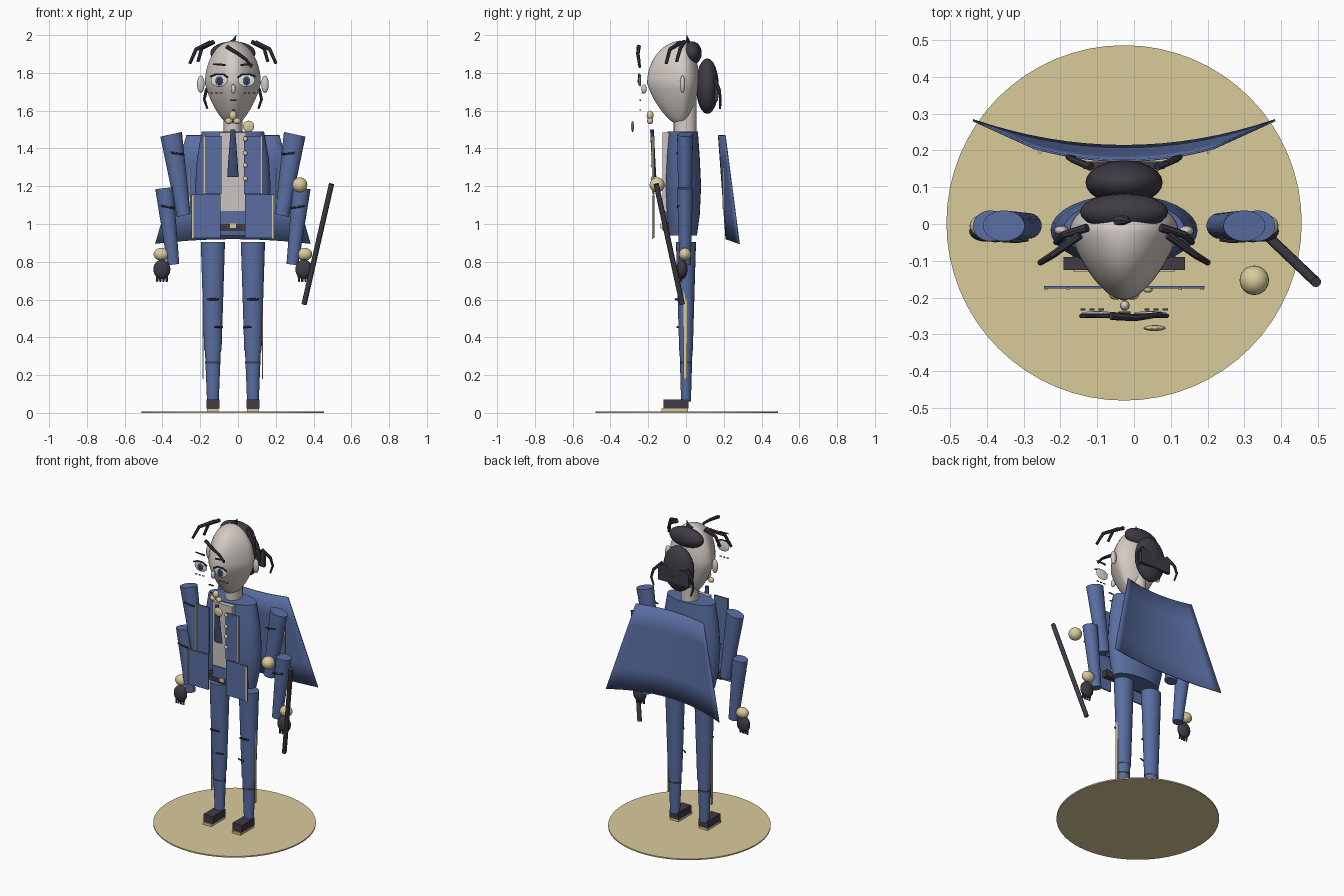
import bpy, bmesh, math
from mathutils import Vector

old = bpy.data.objects.get("Cube")
if old:
    bpy.data.objects.remove(old)

CX = -0.027  # centre line of the figure


def material(name, rgb):
    m = bpy.data.materials.new(name)
    m.use_nodes = True
    m.diffuse_color = (*rgb, 1)
    bsdf = m.node_tree.nodes["Principled BSDF"]
    bsdf.inputs["Base Color"].default_value = (*rgb, 1)
    bsdf.inputs["Roughness"].default_value = 0.7
    return m


BLUE = material("coat_blue", (0.10, 0.155, 0.36))
NAVY = material("tie_navy", (0.05, 0.075, 0.19))
DARK = material("charcoal", (0.05, 0.043, 0.06))
GOLD = material("pale_gold", (0.70, 0.60, 0.33))
SKIN = material("skin", (0.66, 0.60, 0.56))
SHIRT = material("shirt_grey", (0.60, 0.56, 0.54))
WHITE = material("eye_white", (0.75, 0.75, 0.75))


def finish(name, bm, mat, smooth=True):
    bmesh.ops.recalc_face_normals(bm, faces=bm.faces)
    me = bpy.data.meshes.new(name)
    bm.to_mesh(me)
    bm.free()
    me.materials.append(mat)
    ob = bpy.data.objects.new(name, me)
    bpy.context.collection.objects.link(ob)
    ob.location.x = CX
    if smooth:
        bpy.ops.object.select_all(action='DESELECT')
        ob.select_set(True)
        bpy.context.view_layer.objects.active = ob
        bpy.ops.object.shade_smooth_by_angle(angle=math.radians(40))
    return ob


def ball(name, loc, r, mat, seg=24):
    bm = bmesh.new()
    bmesh.ops.create_uvsphere(bm, u_segments=seg, v_segments=seg // 2, radius=1)
    for v in bm.verts:
        v.co = Vector(loc) + Vector([a * b for a, b in zip(v.co, r)])
    return finish(name, bm, mat)


def box(name, lo, hi, mat):
    bm = bmesh.new()
    bmesh.ops.create_cube(bm, size=1)
    for v in bm.verts:
        v.co = [(a + b) / 2 + c * abs(b - a) for a, b, c in zip(lo, hi, v.co)]
    return finish(name, bm, mat, False)


def skin_rings(name, rings, mat):
    bm = bmesh.new()
    loops = [[bm.verts.new(p) for p in ring] for ring in rings]
    n = len(loops[0])
    for a, b in zip(loops, loops[1:]):
        for i in range(n):
            bm.faces.new((a[i], a[(i + 1) % n], b[(i + 1) % n], b[i]))
    bm.faces.new(loops[0])
    bm.faces.new(loops[-1])
    return finish(name, bm, mat)


def loft(name, sections, mat, tilt=0, n=24):
    """Stack of flat ellipses: (x, y, z, rx, ry); tilt raises the +x side."""
    def ring(x, y, z, rx, ry):
        angles = [2 * math.pi * i / n for i in range(n)]
        return [(x + rx * math.cos(a), y + ry * math.sin(a), z + tilt * rx * math.cos(a))
                for a in angles]
    return skin_rings(name, [ring(*s) for s in sections], mat)


def tube(name, points, r, mat, tip=1.0, n=8):
    pts = [Vector(p) for p in points]
    rings = []
    for i, p in enumerate(pts):
        d = (pts[min(i + 1, len(pts) - 1)] - pts[max(i - 1, 0)]).normalized()
        u = d.cross(Vector((0.1, 1, 0.05))).normalized()
        w = d.cross(u)
        rad = r * (1 + (tip - 1) * i / (len(pts) - 1))
        angles = [2 * math.pi * k / n for k in range(n)]
        rings.append([p + rad * (u * math.cos(a) + w * math.sin(a)) for a in angles])
    return skin_rings(name, rings, mat)


# Round stand
loft("stand", [(0, 0.003, 0, .483, .483), (0, 0.003, .008, .483, .483)], GOLD, n=64)

# Torso, shirt, waist and belt
loft("torso", [(0, -.017, .94, .165, .075), (0, -.017, 1.05, .19, .09), (0, -.017, 1.2, .2, .097),
               (0, -.017, 1.35, .19, .09), (0, -.017, 1.49, .165, .08)], BLUE, n=32)
box("shirt_front", (-.07, -.124, 1.07), (.07, -.08, 1.485), SHIRT)
box("waistband", (-.07, -.128, 1.0), (.07, -.08, 1.07), BLUE)
box("belt", (-.165, -.125, .965), (.165, -.09, 1.01), DARK)
box("belt_buckle", (-.018, -.134, .975), (.018, -.124, 1.002), GOLD)

# Necktie and gathered collar
loft("necktie", [(0, -.165, 1.25, .03, .008), (0, -.172, 1.33, .025, .01),
                 (0, -.18, 1.5, .012, .01)], NAVY, n=12)
ball("collar_knot", (0, -.19, 1.575), (.02, .018, .025), GOLD)
ball("brooch", (.083, -.283, 1.517), (.03, .008, .03), GOLD)
for z in (1.45, 1.375, 1.31, 1.24):
    ball("coat_button", (.065, -.178, z), (.013, .009, .013), GOLD, 12)

# Head: egg narrowed towards the face and the chin
bm = bmesh.new()
bmesh.ops.create_uvsphere(bm, u_segments=40, v_segments=24, radius=1)
for v in bm.verts:
    x, y, z = v.co
    chin = 1 - .35 * max(0, -z)
    face = 1 - .33 * max(0, -y)
    v.co = (x * .148 * chin * face, -.02 + y * (.186 if y < 0 else .09) * chin, 1.745 + z * .225)
finish("head", bm, SKIN)
loft("neck", [(0, -.005, 1.49, .05, .06), (0, -.005, 1.68, .05, .06)], SKIN)

# Hair masses
ball("hair_top", (0, .033, 1.905), (.12, .05, .062), DARK)
ball("hair_back", (0, .113, 1.73), (.105, .06, .147), DARK)
box("hair_tie", (-.11, .15, 1.65), (.11, .17, 1.75), DARK)
tube("hair_tuft", [(-.015, .01, 1.95), (.005, .01, 1.97), (.018, .005, 2.0)], .02, DARK, .05)
tube("forehead_lock", [(-.035, -.25, 1.94), (.03, -.255, 1.9), (.07, -.25, 1.87), (.1, -.245, 1.83)],
     .011, DARK, .6)

# Nose and mouth
ball("nose", (.002, -.222, 1.715), (.013, .014, .025), SKIN, 16)
box("mouth", (-.015, -.245, 1.652), (.018, -.238, 1.658), DARK)
box("lower_lip_line", (-.006, -.245, 1.602), (.01, -.238, 1.607), DARK)

# Cape: curved sheet flaring to the hem
bm = bmesh.new()
COLS, ROWS = 16, 4
grid = []
for j in range(ROWS + 1):
    t = j / ROWS
    row = []
    for i in range(COLS + 1):
        u = 2 * i / COLS - 1
        row.append(bm.verts.new((u * (.245 + .165 * t), .175 + .04 * t + u * u * (.035 + .035 * t),
                                 1.47 - .55 * t - .025 * t * u * u)))
    grid.append(row)
for a, b in zip(grid, grid[1:]):
    for i in range(COLS):
        bm.faces.new((a[i], a[i + 1], b[i + 1], b[i]))
cape = finish("cape", bm, BLUE)
cape.modifiers.new("thickness", 'SOLIDIFY').thickness = .006

# Mirrored parts
for s in (-1, 1):
    side = "left" if s > 0 else "right"

    def named(part):
        return side + "_" + part

    def mbox(part, lo, hi, mat):
        return box(named(part), (s * lo[0], *lo[1:]), (s * hi[0], *hi[1:]), mat)

    def mtube(part, pts, r, mat, tip=1.0):
        return tube(named(part), [(s * x, y, z) for x, y, z in pts], r, mat, tip)

    # Legs with creases and side stripes
    x = s * .106
    loft(named("thigh"), [(x, 0, .33, .046, .036), (x, 0, .905, .064, .053)], BLUE)
    loft(named("shin"), [(x, 0, .06, .031, .026), (x, 0, .33, .042, .034)], BLUE)
    loft(named("shin_band"), [(x, 0, .262, .041, .033), (x, 0, .272, .041, .033)], DARK)
    mtube("knee_crease", [(.075, -.048, .6), (.106, -.054, .602), (.137, -.048, .6)], .006, DARK)
    mtube("thigh_crease", [(.055, -.035, .452), (.075, -.046, .455), (.1, -.046, .453)], .005, DARK)
    mbox("leg_stripe", (.155, -.012, .18), (.16, .004, .86), GOLD)
    mbox("shoe", (.072, -.12, .022), (.14, .012, .07), DARK)
    mbox("sole", (.075, -.13, .008), (.137, .01, .022), GOLD)

    # Arms
    loft(named("upper_arm"), [(s * .26, -.005, 1.045, .036, .035), (s * .327, -.005, 1.475, .057, .042)],
         BLUE, tilt=-s * .22)
    loft(named("forearm"), [(s * .315, -.005, .785, .031, .03), (s * .363, -.005, 1.19, .048, .042)],
         BLUE, tilt=-s * .12)
    mtube("upper_arm_crease", [(.26, -.042, 1.37), (.29, -.047, 1.372), (.33, -.045, 1.378)], .005, DARK)
    mtube("forearm_crease", [(.31, -.04, 1.085), (.35, -.045, 1.09), (.38, -.04, 1.097)], .005, DARK)
    ball(named("cuff"), (s * .378, -.005, .84), (.042, .032, .034), GOLD)
    ball(named("hand"), (s * .376, -.02, .76), (.045, .028, .052), DARK)
    for k in range(4):
        fx = .35 + .017 * k
        mtube("finger", [(fx, -.02, .74), (fx, -.028, .695)], .008, DARK, .7)

    # Coat fronts with trim
    mbox("lapel", (.06, -.176, 1.16), (.155, -.168, 1.465), BLUE)
    mbox("lapel_trim", (.148, -.18, 1.16), (.157, -.175, 1.465), GOLD)
    mbox("coat_skirt", (.065, -.176, .925), (.218, -.168, 1.155), BLUE)
    mbox("coat_skirt_trim", (.208, -.18, .92), (.217, -.175, 1.15), GOLD)
    mbox("cape_trim", (.225, .192, 1.08), (.232, .2, 1.3), GOLD)
    ball(named("collar_fold"), (s * .022, -.19, 1.545), (.02, .016, .017), GOLD, 16)

    # Ears and locks
    ball(named("ear"), (s * .17, -.018, 1.74), (.02, .014, .046), SKIN, 16)
    mtube("outer_lock", [(.12, -.03, 1.96), (.195, -.085, 1.925), (.228, -.105, 1.85)], .012, DARK, .7)
    mtube("inner_lock", [(.1, -.01, 1.965), (.165, -.03, 1.93), (.185, -.05, 1.86)], .012, DARK, .7)
    mtube("nape_lock", [(.09, .155, 1.76), (.14, .175, 1.71), (.152, .182, 1.66), (.135, .18, 1.61)],
          .011, DARK, .5)

    # Floating eyes, brows and cheek marks
    ex = s * .072
    ball(named("eye"), (ex, -.243, 1.76), (.045, .006, .034), WHITE)
    ball(named("iris"), (ex, -.249, 1.757), (.02, .004, .024), NAVY, 16)
    ball(named("pupil"), (ex, -.253, 1.757), (.009, .003, .013), DARK, 12)
    mtube("eyelid", [(.025, -.25, 1.775), (.05, -.25, 1.793), (.09, -.25, 1.793), (.12, -.25, 1.78)],
          .005, DARK)
    mtube("brow", [(.04, -.25, 1.842), (.105, -.25, 1.846)], .006, DARK, .6)
    for k in range(3):
        cx = .055 + .025 * k
        mbox("cheek_mark", (cx, -.235, 1.692), (cx + .014, -.23, 1.697), DARK)

# Walking cane with a round knob
tube("cane", [(.377, -.02, .575), (.522, -.158, 1.212)], .014, DARK, n=12)
ball("cane_knob", (.354, -.153, 1.207), (.04, .04, .04), GOLD)
